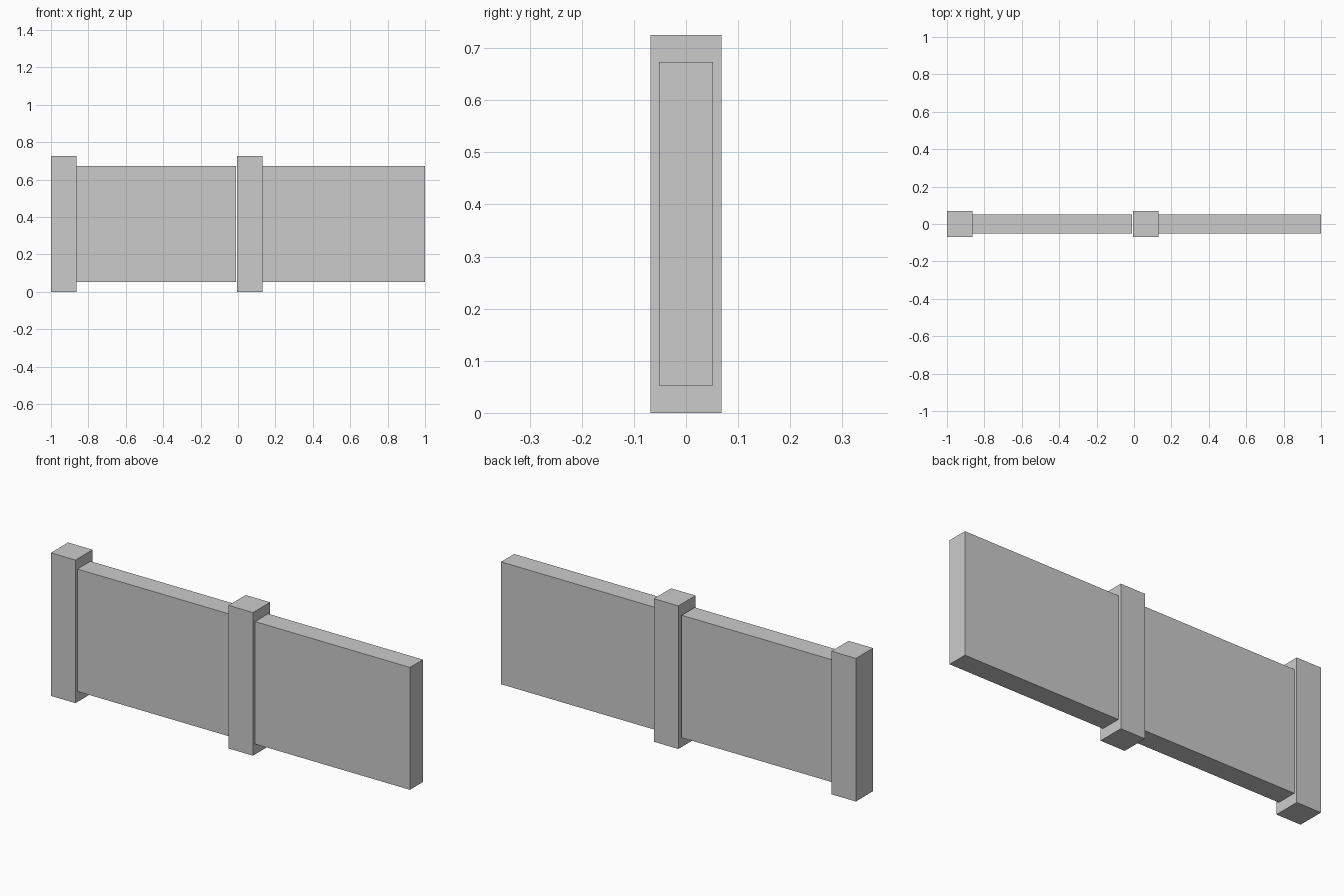
import bpy

if "Cube" in bpy.data.objects:
    bpy.data.objects.remove(bpy.data.objects["Cube"])


def box(name, x0, x1, half_y, z0, z1):
    bpy.ops.mesh.primitive_cube_add(size=1, location=((x0 + x1) / 2, 0, (z0 + z1) / 2))
    ob = bpy.context.object
    ob.name = name
    ob.scale = (x1 - x0, 2 * half_y, z1 - z0)
    bpy.ops.object.transform_apply(location=False, rotation=False, scale=True)
    return ob


# Square fence posts
for name, x in (("end_post", -1.0), ("middle_post", -0.005)):
    box(name, x, x + 0.137, 0.0685, 0, 0.725)

# Raised wall panels between the posts
for name, x0, x1 in (("left_panel", -0.863, -0.012), ("right_panel", 0.132, 1.0)):
    box(name, x0, x1, 0.052, 0.053, 0.673)
